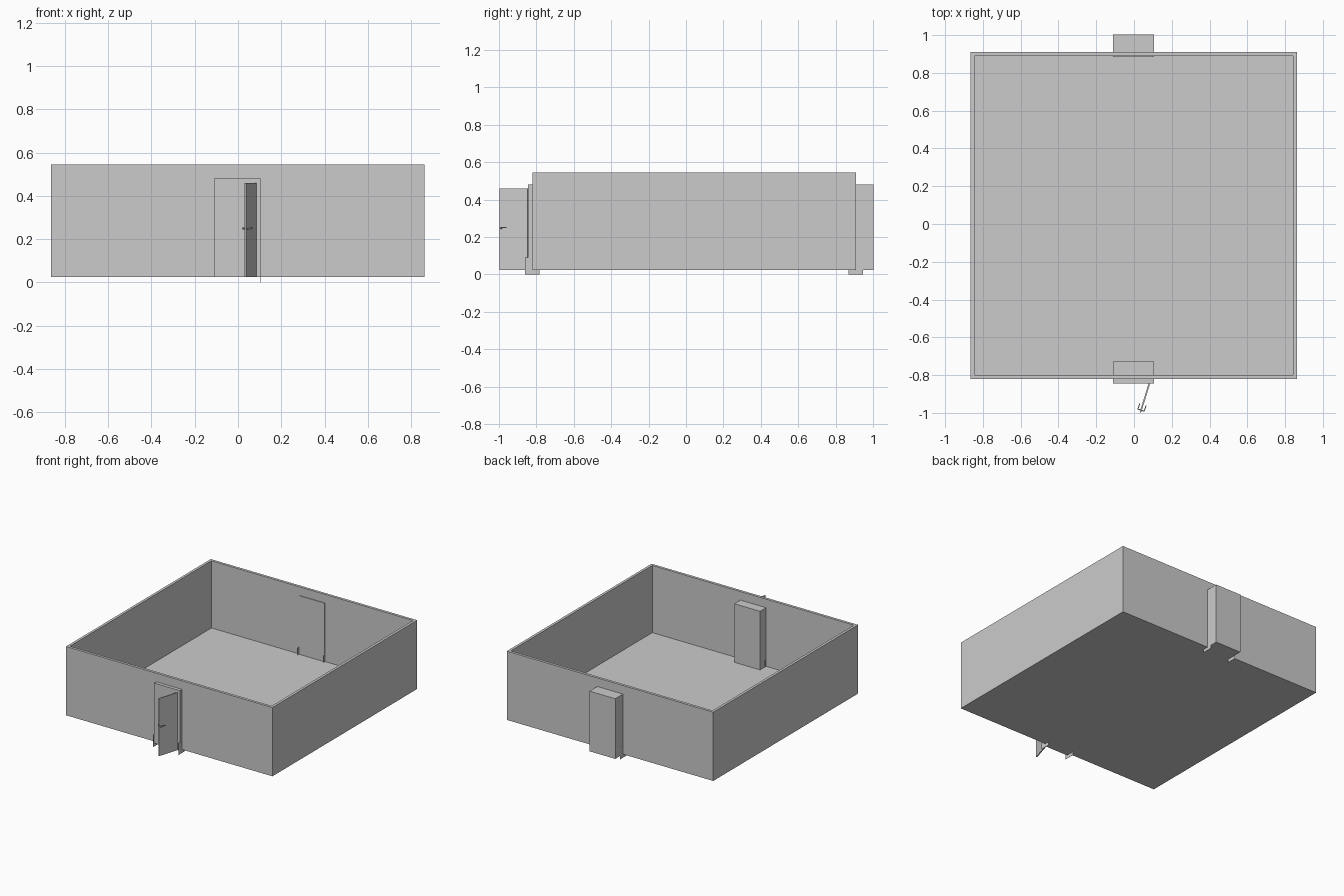
import bpy, bmesh, math
from mathutils import Matrix, Vector

cube = bpy.data.objects.get("Cube")
if cube:
    bpy.data.objects.remove(cube, do_unlink=True)

grey = bpy.data.materials.new("plain grey")
grey.use_nodes = True
colour = (0.6, 0.6, 0.6, 1)
grey.diffuse_color = colour
grey.node_tree.nodes["Principled BSDF"].inputs["Base Color"].default_value = colour


def finish(name, bm, matrix=None):
    """Turn a bmesh into a named grey object."""
    bmesh.ops.recalc_face_normals(bm, faces=bm.faces)
    mesh = bpy.data.meshes.new(name)
    bm.to_mesh(mesh)
    bm.free()
    mesh.materials.append(grey)
    obj = bpy.data.objects.new(name, mesh)
    bpy.context.collection.objects.link(obj)
    if matrix:
        obj.matrix_world = matrix
    return obj


def box_mesh(low, high):
    low, high = Vector(low), Vector(high)
    bm = bmesh.new()
    bmesh.ops.create_cube(bm, size=1)
    bmesh.ops.scale(bm, vec=high - low, verts=bm.verts)
    bmesh.ops.translate(bm, vec=(low + high) / 2, verts=bm.verts)
    return bm


def box(name, low, high, matrix=None):
    return finish(name, box_mesh(low, high), matrix)


BASE = 0.025
FRONT, BACK = -0.82, 0.91
MID = -0.0025

# Open-topped room: inset the lid, then sink it to make walls and floor
room = box_mesh((-0.865, FRONT, BASE), (0.862, BACK, 0.545))
lid = max(room.faces, key=lambda f: f.calc_center_median().z)
bmesh.ops.inset_region(room, faces=[lid], thickness=0.02, use_even_offset=True)
pit = bmesh.ops.extrude_discrete_faces(room, faces=[lid])["faces"][0]
bmesh.ops.translate(room, vec=(0, 0, -0.508), verts=pit.verts)
finish("room_shell", room)

# Doorway blocks through both walls, with thin threshold plates at their sides
for place, wall in (("front", FRONT), ("back", BACK)):
    box(place + "_doorway_block", (MID - 0.1075, wall - 0.025, BASE),
        (MID + 0.1075, wall + 0.092, 0.48))
    for side, sign in (("left", 1), ("right", -1)):
        x = MID + sign * 0.108
        box(f"{place}_{side}_threshold_plate", (x - 0.0005, wall - 0.04, 0),
            (x + 0.0005, wall + 0.037, 0.09))

# Open door leaf, built along local x from its hinge
hinge = Vector((0.081, -0.845, 0))
free_end = Vector((0.034, -0.997, 0))
swing = free_end - hinge
width = swing.length
pose = Matrix.Translation(hinge) @ Matrix.Rotation(math.atan2(swing.y, swing.x), 4, "Z")
box("door_leaf", (0, -0.004, BASE), (width, 0.004, 0.46), pose)

# Lever handle on each face of the leaf
for side, sign in (("inner", 1), ("outer", -1)):
    pivot = width - 0.012
    near, far = sorted((sign * 0.004, sign * 0.02))
    box(side + "_handle_spindle", (pivot - 0.003, near, 0.244),
        (pivot + 0.003, far, 0.25), pose)
    near, far = sorted((sign * 0.015, sign * 0.02))
    box(side + "_handle_lever", (pivot - 0.032, near, 0.248),
        (pivot + 0.003, far, 0.254), pose)
